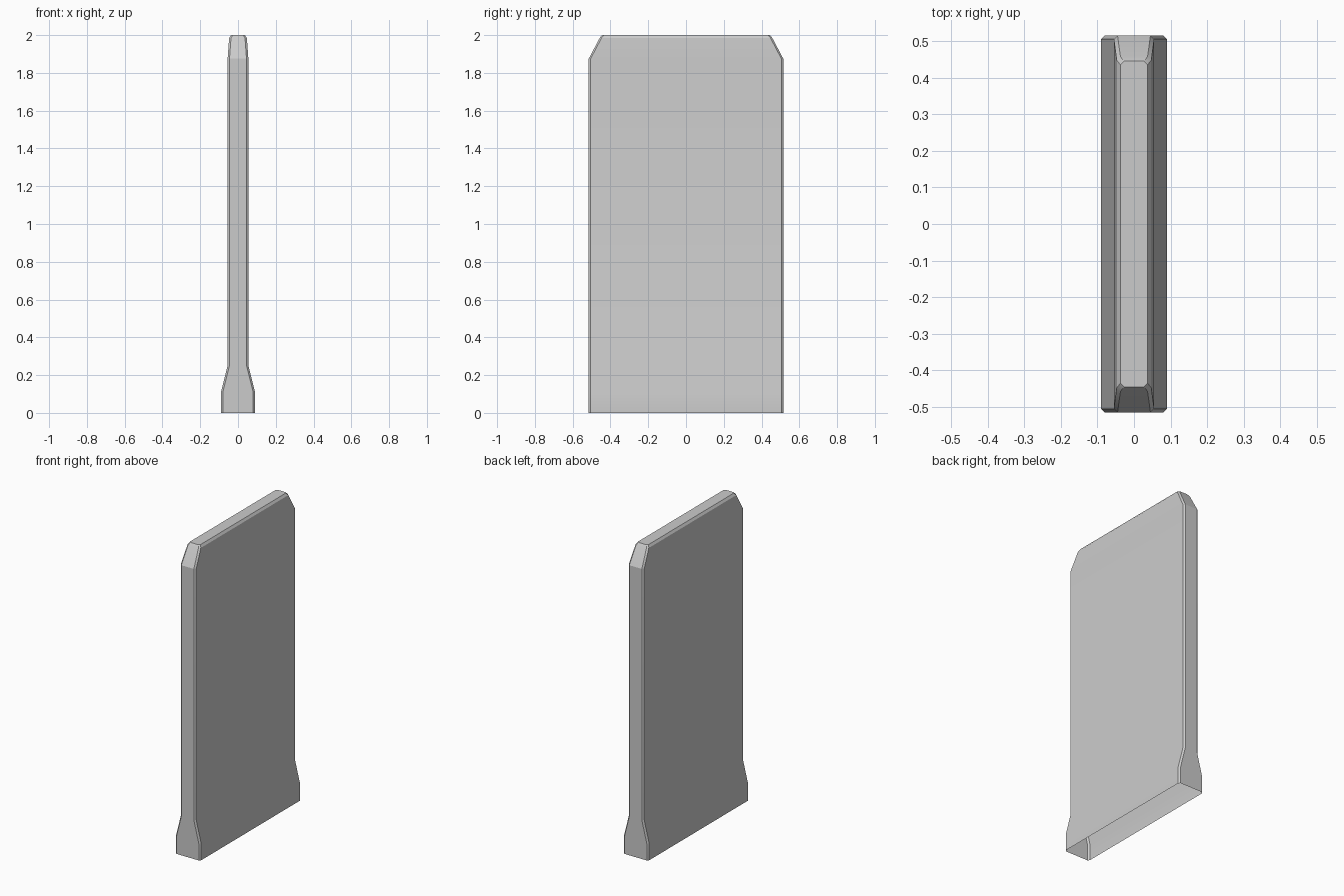
import bpy, bmesh, math

if "Cube" in bpy.data.objects:
    bpy.data.objects.remove(bpy.data.objects["Cube"])

# Horizontal sections: height, half thickness, half width (bottom is open)
SECTIONS = [
    (0.00, 0.090, 0.515),
    (0.11, 0.090, 0.515),
    (0.25, 0.055, 0.515),
    (1.875, 0.055, 0.515),
    (1.985, 0.047, 0.457),
    (2.00, 0.037, 0.445),
]
CHAMFER = 0.01


def ring(bm, z, hx, hy, c=CHAMFER):
    """Rectangle with chamfered corners, counter-clockwise."""
    pts = [(hx, -hy + c), (hx, hy - c), (hx - c, hy), (-hx + c, hy),
           (-hx, hy - c), (-hx, -hy + c), (-hx + c, -hy), (hx - c, -hy)]
    return [bm.verts.new((x, y, z)) for x, y in pts]


# Barrier panel: flared foot, straight slab, bevelled top
bm = bmesh.new()
rings = [ring(bm, *s) for s in SECTIONS]
for low, high in zip(rings, rings[1:]):
    for i in range(8):
        j = (i + 1) % 8
        bm.faces.new((low[i], low[j], high[j], high[i]))
bm.faces.new(rings[-1])

mesh = bpy.data.meshes.new("barrier_panel")
bm.to_mesh(mesh)
bm.free()
panel = bpy.data.objects.new("barrier_panel", mesh)
bpy.context.collection.objects.link(panel)

# Soft foot flare, crisp chamfers
bpy.context.view_layer.objects.active = panel
panel.select_set(True)
bpy.ops.object.shade_smooth_by_angle(angle=math.radians(25))
